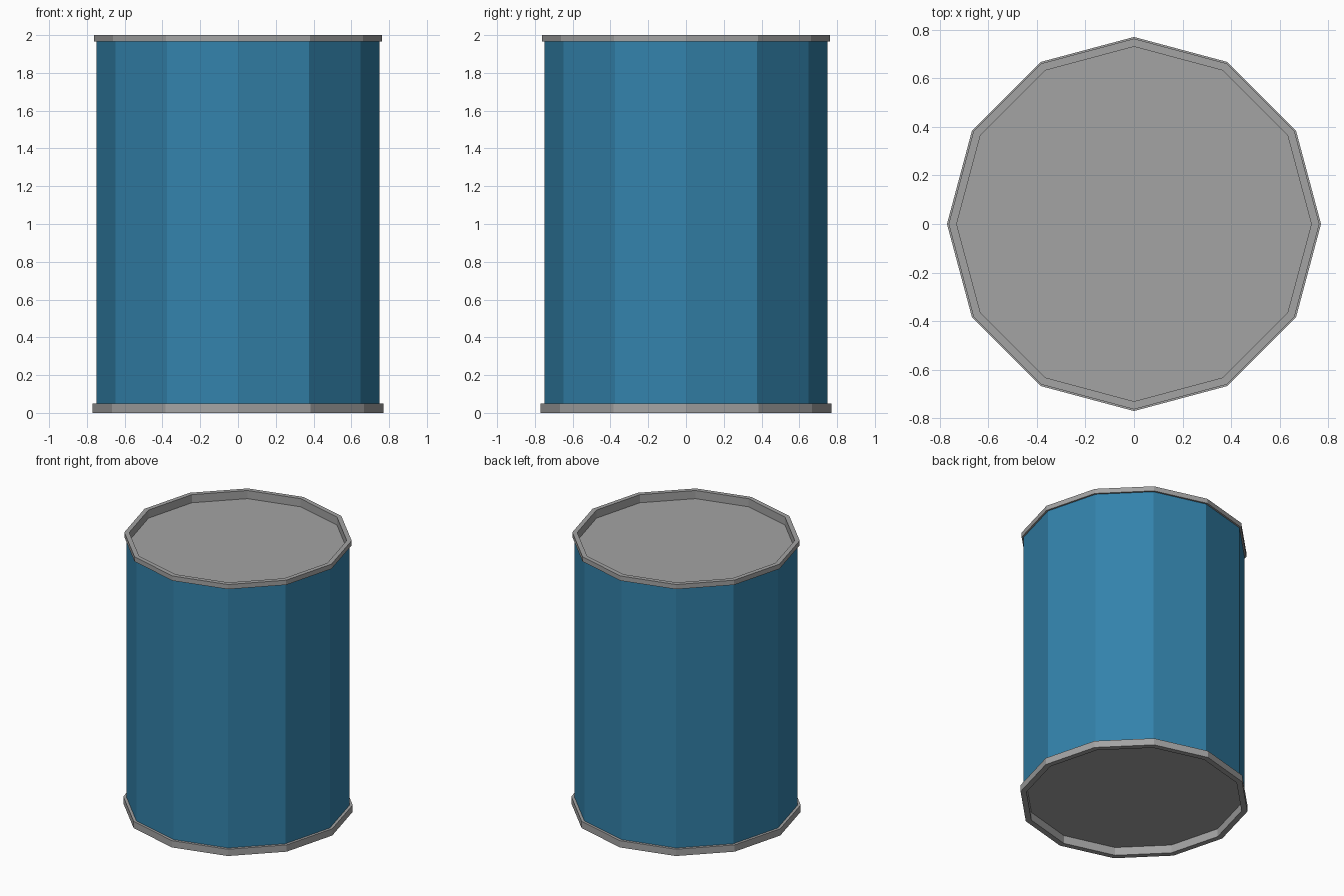
import bpy
import bmesh
from math import cos, sin, tau

SIDES = 12

cube = bpy.data.objects.get("Cube")
if cube:
    bpy.data.objects.remove(cube, do_unlink=True)


def make_material(name, rgb):
    mat = bpy.data.materials.new(name)
    mat.use_nodes = True
    mat.diffuse_color = (*rgb, 1)
    mat.node_tree.nodes["Principled BSDF"].inputs["Base Color"].default_value = (*rgb, 1)
    return mat


def lathe(name, profile, mat, cap=False):
    """Turn (radius, z) points into a flat-sided ring; cap fills the last loop."""
    bm = bmesh.new()
    loops = [[bm.verts.new((r * cos(tau * i / SIDES), r * sin(tau * i / SIDES), z))
              for i in range(SIDES)] for r, z in profile]
    for a, b in zip(loops, loops[1:]):
        for i in range(SIDES):
            j = (i + 1) % SIDES
            bm.faces.new((a[i], a[j], b[j], b[i]))
    if cap:
        bm.faces.new(loops[-1])
    mesh = bpy.data.meshes.new(name)
    bm.to_mesh(mesh)
    bm.free()
    mesh.materials.append(mat)
    obj = bpy.data.objects.new(name, mesh)
    bpy.context.collection.objects.link(obj)
    return obj


blue = make_material("blue paint", (0.033, 0.225, 0.41))
grey = make_material("grey metal", (0.37, 0.37, 0.37))

BODY, INNER, RECESS = 0.75, 0.73, 0.06

# Painted wall of the drum
lathe("drum_wall", [(BODY, 0.04), (BODY, 1.97)], blue)

# Rimmed lid with a sunken floor
lathe("top_lid", [(BODY, 1.965), (0.763, 1.965), (0.763, 2.0),
                  (INNER, 2.0), (INNER, 2.0 - RECESS)], grey, cap=True)

# Rimmed base, sunken from below; normals flipped to face outward
base = lathe("bottom_base", [(BODY, 0.05), (0.77, 0.05), (0.77, 0),
                             (INNER, 0), (INNER, RECESS)], grey, cap=True)
base.data.flip_normals()
